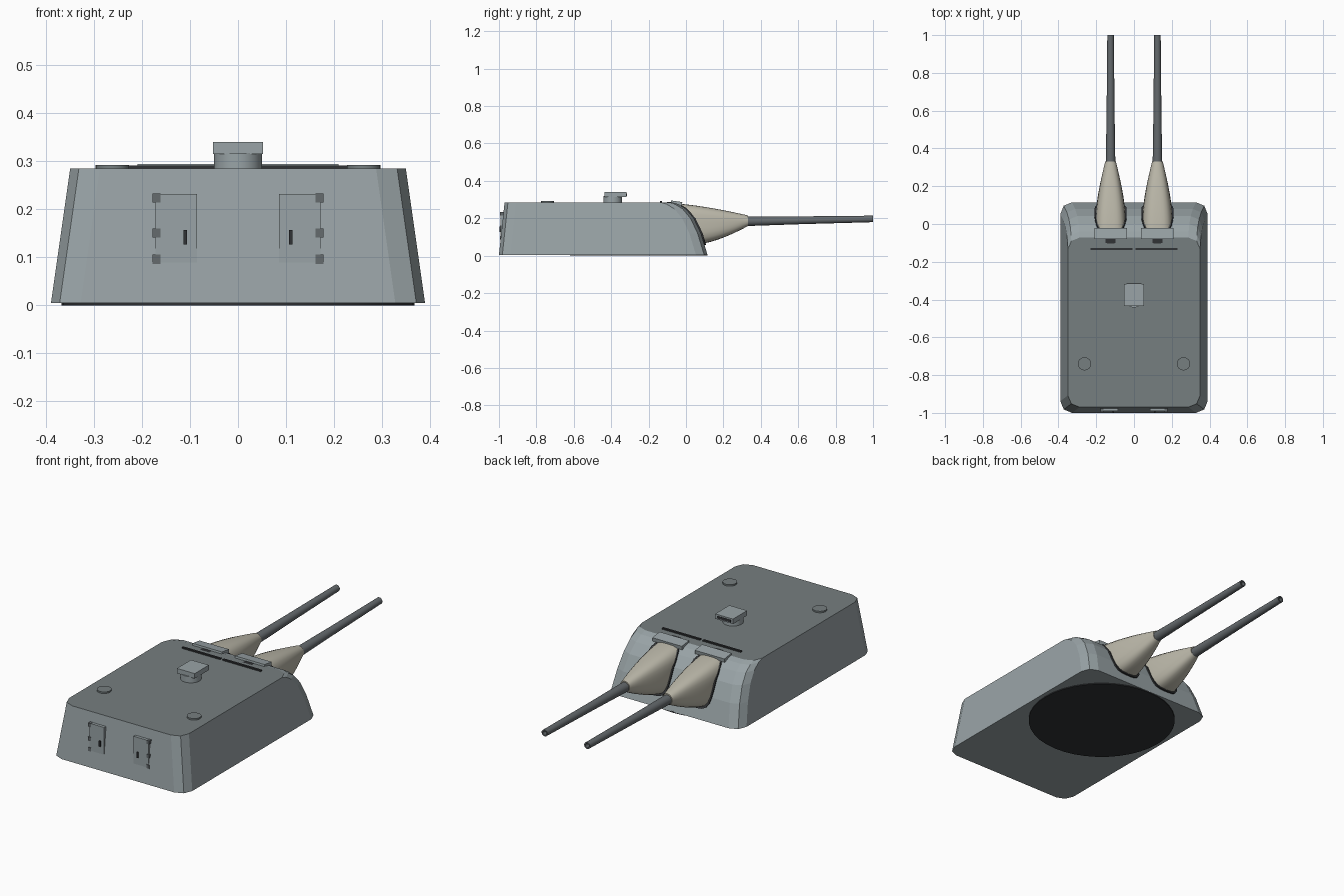
import bpy, bmesh, math
from mathutils import Matrix, Vector

if "Cube" in bpy.data.objects:
    bpy.data.objects.remove(bpy.data.objects["Cube"])


def material(name, rgb):
    m = bpy.data.materials.new(name)
    m.diffuse_color = (*rgb, 1)
    m.use_nodes = True
    m.node_tree.nodes["Principled BSDF"].inputs["Base Color"].default_value = m.diffuse_color
    return m


ARMOUR = material("armour_grey", (0.32, 0.37, 0.385))
ROOF = material("roof_grey", (0.18, 0.21, 0.215))
STEEL = material("gun_steel", (0.13, 0.145, 0.155))
CANVAS = material("canvas", (0.50, 0.48, 0.40))
DARK = material("dark", (0.03, 0.032, 0.035))


def finish(name, bm, mat, smooth=False):
    bmesh.ops.recalc_face_normals(bm, faces=bm.faces[:])
    me = bpy.data.meshes.new(name)
    bm.to_mesh(me)
    bm.free()
    me.materials.append(mat)
    ob = bpy.data.objects.new(name, me)
    bpy.context.collection.objects.link(ob)
    if smooth:
        bpy.ops.object.select_all(action='DESELECT')
        ob.select_set(True)
        bpy.context.view_layer.objects.active = ob
        bpy.ops.object.shade_smooth_by_angle(angle=math.radians(35))
    return ob


def loft(name, rings, mat, smooth=False):
    """Skin a list of equal-length point rings and cap both ends."""
    bm = bmesh.new()
    vs = [[bm.verts.new(p) for p in r] for r in rings]
    n = len(rings[0])
    for a, b in zip(vs, vs[1:]):
        for i in range(n):
            bm.faces.new((a[i], a[(i + 1) % n], b[(i + 1) % n], b[i]))
    bm.faces.new(vs[0])
    bm.faces.new(vs[-1])
    return finish(name, bm, mat, smooth)


def box(name, centre, size, mat, tilt=0):
    bm = bmesh.new()
    bmesh.ops.create_cube(bm, size=1, matrix=Matrix.Translation(centre)
                          @ Matrix.Rotation(math.radians(tilt), 4, 'X')
                          @ Matrix.Diagonal((*size, 1)))
    return finish(name, bm, mat)


def disc(name, x, y, z0, z1, r, mat, n=24):
    bm = bmesh.new()
    bmesh.ops.create_cone(bm, cap_ends=True, segments=n, radius1=r, radius2=r,
                          depth=z1 - z0,
                          matrix=Matrix.Translation((x, y, (z0 + z1) / 2)))
    return finish(name, bm, mat, True)


# Gunhouse front curve as (z, y)
FRONT = [(0.005, 0.115), (0.12, 0.08), (0.20, 0.042), (0.25, 0.0),
         (0.275, -0.04), (0.285, -0.072)]


def front_y(z):
    for (z0, y0), (z1, y1) in zip(FRONT, FRONT[1:]):
        if z <= z1:
            return y0 + (y1 - y0) * (z - z0) / (z1 - z0)
    return FRONT[-1][1]


def outline(z, yf, r=0.062):
    t = (z - 0.005) / 0.28
    hx, yb = 0.39 - 0.04 * t, -1.0 + 0.03 * t
    pts = []
    for k, (cx, cy) in enumerate([(hx - r, yf - r), (r - hx, yf - r),
                                  (r - hx, yb + r), (hx - r, yb + r)]):
        for j in range(3):
            a = math.radians(90 * k + 45 * j)
            pts.append((cx + r * math.cos(a), cy + r * math.sin(a), z))
    return pts


# Armoured gunhouse with a darker roof
house = loft("gunhouse", [outline(z, y) for z, y in FRONT], ARMOUR)
house.data.materials.append(ROOF)
for p in house.data.polygons:
    if p.center.z > 0.284:
        p.material_index = 1
disc("turret_ring", 0, -0.253, 0, 0.008, 0.368, DARK, 40)


def port_ring(cx, grow, lift, n=28):
    """Rounded gun port outline lying on the front curve."""
    pts = []
    for i in range(n):
        a = 2 * math.pi * i / n
        c, s = math.cos(a), math.sin(a)
        k = (abs(c) ** 3.5 + abs(s) ** 3.5) ** (-1 / 3.5)
        z = 0.172 + (0.108 + grow) * k * s
        pts.append(Vector((cx + (0.079 + grow) * k * c, front_y(z) + lift, z)))
    return pts


for side, sx in (("left", -1), ("right", 1)):
    cx = 0.124 * sx
    # Dark frame around the gun port
    loft(side + "_port_frame",
         [port_ring(cx, 0.006, -0.03), port_ring(cx, 0.006, 0.009)], DARK)

    # Canvas cover swelling from the port to the barrel
    base = port_ring(cx, 0, -0.02)
    n = len(base)
    tip = [Vector((cx + 0.028 * math.cos(2 * math.pi * i / n), 0.332,
                   0.187 + 0.028 * math.sin(2 * math.pi * i / n))) for i in range(n)]
    rings = []
    for j in range(10):
        t = j / 9
        w = t ** 1.45
        rings.append([Vector((b.x + (e.x - b.x) * w, b.y + (e.y - b.y) * t,
                              b.z + (e.z - b.z) * w)) for b, e in zip(base, tip)])
    loft(side + "_canvas_cover", rings, CANVAS, True)

    # Barrel, slightly raised, with a recessed bore
    rings = []
    for y, r in [(0.1, 0.025), (0.34, 0.025), (0.60, 0.021), (0.985, 0.0175),
                 (1.0, 0.0175), (1.0, 0.011), (0.93, 0.011)]:
        zc = 0.184 + (y - 0.33) * 0.019
        rings.append([(cx + r * math.cos(math.pi * i / 10), y,
                       zc + r * math.sin(math.pi * i / 10)) for i in range(20)])
    barrel = loft(side + "_barrel", rings, STEEL, True)
    barrel.data.materials.append(DARK)
    barrel.data.polygons[-1].material_index = 1

    # Port hoods, roof rails and roof hatches
    box(side + "_port_hood", (cx, -0.051, 0.281), (0.172, 0.06, 0.02), ARMOUR, -8)
    box(side + "_roof_rail", (0.119 * sx, -0.133, 0.287), (0.222, 0.011, 0.01), DARK)
    disc(side + "_roof_hatch", 0.262 * sx, -0.74, 0.28, 0.293, 0.035, ROOF)

    # Rear door with hinges and handle
    box(side + "_rear_door", (0.129 * sx, -0.98, 0.16), (0.086, 0.022, 0.145), ARMOUR)
    for i, z in enumerate((0.224, 0.151, 0.096)):
        box(f"{side}_door_hinge_{i}", (0.17 * sx, -0.983, z), (0.016, 0.022, 0.019), STEEL)
    box(side + "_door_handle", (0.11 * sx, -0.991, 0.142), (0.008, 0.012, 0.03), DARK)

# Roof sight: round neck, square head and dark viewing slit
disc("sight_neck", 0, -0.392, 0.28, 0.318, 0.05, ARMOUR)
box("sight_head", (0, -0.376, 0.328), (0.104, 0.118, 0.026), ARMOUR)
box("sight_slit", (0, -0.318, 0.327), (0.08, 0.006, 0.013), DARK)
